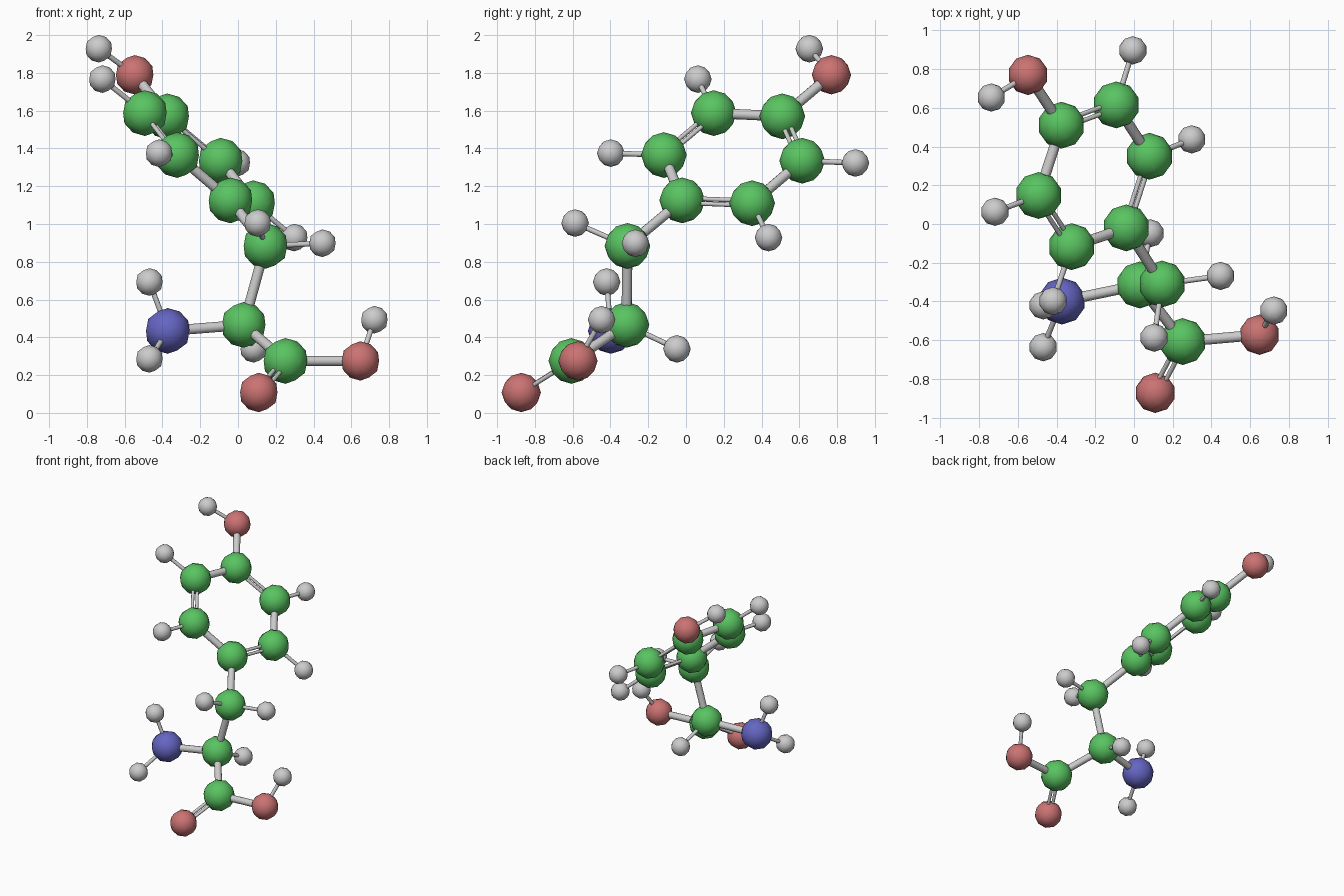
import bpy, bmesh
from mathutils import Vector, Matrix

if "Cube" in bpy.data.objects:
    bpy.data.objects.remove(bpy.data.objects["Cube"])


def material(name, rgb):
    m = bpy.data.materials.new(name)
    m.diffuse_color = (*rgb, 1)
    m.use_nodes = True
    m.node_tree.nodes["Principled BSDF"].inputs["Base Color"].default_value = m.diffuse_color
    return m


# element: ball radius and material (hydrogen stays grey)
ELEMENTS = {
    "carbon": (0.121, material("green", (0.10, 0.55, 0.12))),
    "oxygen": (0.104, material("red", (0.60, 0.17, 0.17))),
    "nitrogen": (0.121, material("blue", (0.13, 0.13, 0.55))),
    "hydrogen": (0.073, None),
}

# atom centres
ATOMS = {
    "carbon_ring_1": (-0.04, -0.02, 1.125),
    "carbon_ring_2": (0.08, 0.35, 1.11),
    "carbon_ring_3": (-0.092, 0.615, 1.335),
    "carbon_ring_4": (-0.375, 0.51, 1.57),
    "carbon_ring_5": (-0.493, 0.147, 1.587),
    "carbon_ring_6": (-0.322, -0.117, 1.365),
    "carbon_link": (0.145, -0.31, 0.884),
    "carbon_centre": (0.03, -0.315, 0.466),
    "carbon_acid": (0.251, -0.607, 0.275),
    "oxygen_ring": (-0.547, 0.77, 1.79),
    "oxygen_double": (0.11, -0.872, 0.108),
    "oxygen_acid": (0.648, -0.572, 0.275),
    "nitrogen_amine": (-0.372, -0.398, 0.434),
    "hydrogen_ring_oxygen": (-0.737, 0.653, 1.928),
    "hydrogen_ring_2": (0.298, 0.437, 0.928),
    "hydrogen_ring_3": (-0.006, 0.897, 1.323),
    "hydrogen_ring_5": (-0.718, 0.063, 1.767),
    "hydrogen_ring_6": (-0.418, -0.398, 1.375),
    "hydrogen_link_a": (0.447, -0.268, 0.898),
    "hydrogen_link_b": (0.104, -0.587, 1.005),
    "hydrogen_centre": (0.083, -0.048, 0.339),
    "hydrogen_amine_a": (-0.469, -0.42, 0.693),
    "hydrogen_amine_b": (-0.469, -0.636, 0.286),
    "hydrogen_acid": (0.722, -0.447, 0.493),
}
POS = {k: Vector(v) for k, v in ATOMS.items()}

# single bonds
SINGLE = [
    ("carbon_ring_2", "carbon_ring_3"), ("carbon_ring_4", "carbon_ring_5"),
    ("carbon_ring_6", "carbon_ring_1"), ("carbon_ring_1", "carbon_link"),
    ("carbon_ring_4", "oxygen_ring"), ("carbon_link", "carbon_centre"),
    ("carbon_centre", "carbon_acid"), ("carbon_centre", "nitrogen_amine"),
    ("carbon_acid", "oxygen_acid"),
    ("oxygen_ring", "hydrogen_ring_oxygen"), ("oxygen_acid", "hydrogen_acid"),
    ("carbon_link", "hydrogen_link_a"), ("carbon_link", "hydrogen_link_b"),
    ("carbon_centre", "hydrogen_centre"),
    ("nitrogen_amine", "hydrogen_amine_a"), ("nitrogen_amine", "hydrogen_amine_b"),
] + [(f"carbon_ring_{i}", f"hydrogen_ring_{i}") for i in (2, 3, 5, 6)]

# double bonds, with a third atom that fixes the plane of the pair of rods
DOUBLE = [
    ("carbon_ring_1", "carbon_ring_2", "carbon_ring_4"),
    ("carbon_ring_3", "carbon_ring_4", "carbon_ring_6"),
    ("carbon_ring_5", "carbon_ring_6", "carbon_ring_2"),
    ("carbon_acid", "oxygen_double", "oxygen_acid"),
]


def finish(bm, name, mat=None):
    for f in bm.faces:
        f.smooth = True
    mesh = bpy.data.meshes.new(name)
    bm.to_mesh(mesh)
    bm.free()
    if mat:
        mesh.materials.append(mat)
    ob = bpy.data.objects.new(name, mesh)
    bpy.context.collection.objects.link(ob)
    return ob


def ball(name):
    radius, mat = ELEMENTS[name.split("_")[0]]
    bm = bmesh.new()
    bmesh.ops.create_icosphere(bm, subdivisions=2, radius=radius)
    finish(bm, name, mat).location = POS[name]


def rod(bm, a, b, radius):
    d = b - a
    turn = d.to_track_quat("Z", "Y").to_matrix().to_4x4()
    bmesh.ops.create_cone(bm, cap_ends=False, segments=12, radius1=radius,
                          radius2=radius, depth=d.length,
                          matrix=Matrix.Translation((a + b) / 2) @ turn)


# atoms
for name in ATOMS:
    ball(name)

# single bonds, thinner towards hydrogen
for a, b in SINGLE:
    bm = bmesh.new()
    rod(bm, POS[a], POS[b], 0.014 if b.startswith("hydrogen") else 0.027)
    finish(bm, f"bond_{a}_to_{b}")

# double bonds as two parallel rods
for a, b, ref in DOUBLE:
    axis = (POS[b] - POS[a]).normalized()
    side = POS[ref] - POS[a]
    side = (side - axis * side.dot(axis)).normalized() * 0.018
    bm = bmesh.new()
    for s in (-1, 1):
        rod(bm, POS[a] + side * s, POS[b] + side * s, 0.012)
    finish(bm, f"double_bond_{a}_to_{b}")
